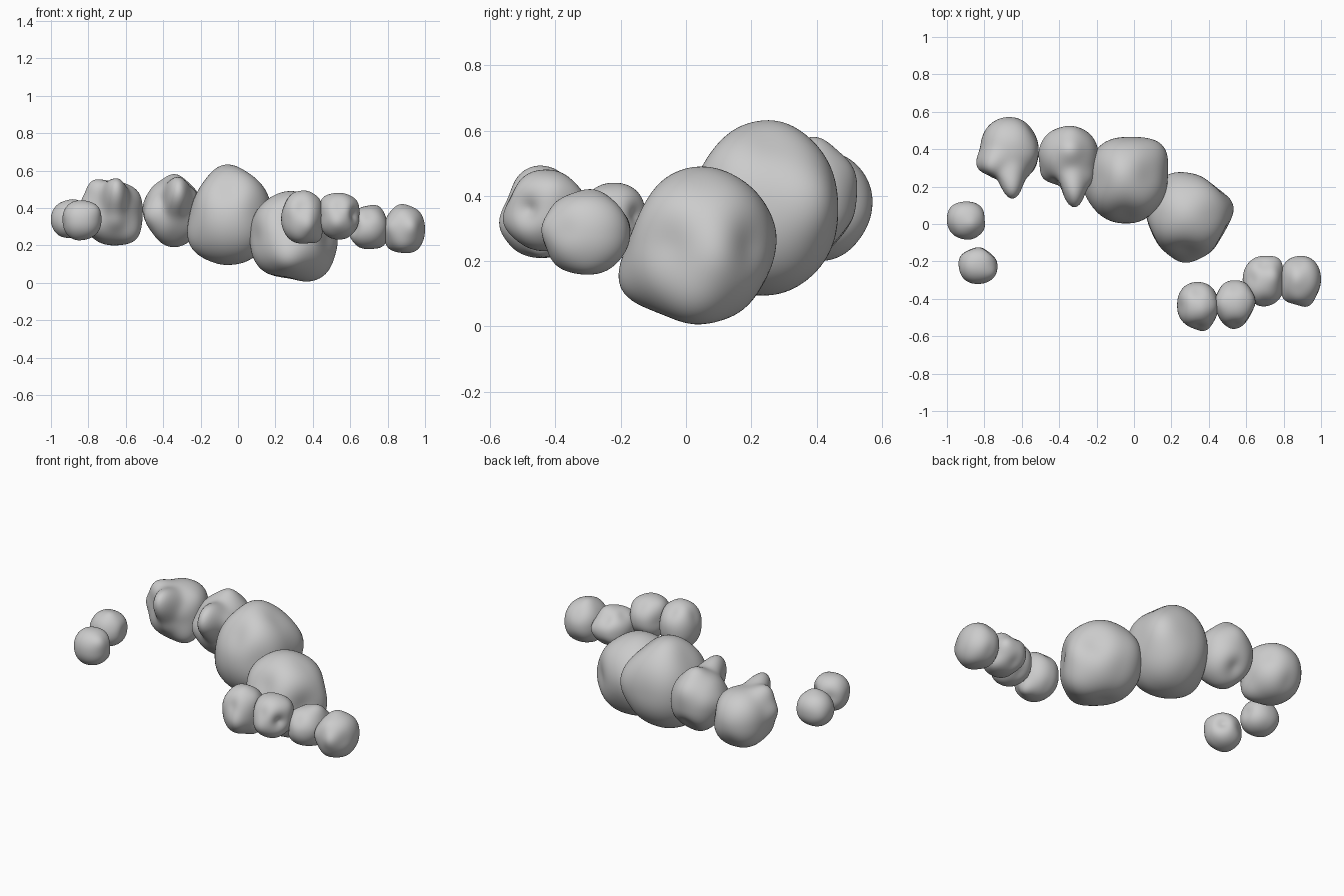
import bpy, bmesh
from mathutils import Vector
from math import exp


def lump(name, lo, hi, marks, power=2.2):
    """Rounded pebble filling lo..hi; each mark (x, y, z, k) pulls the skin through a point, k = sharpness."""
    lo, hi = Vector(lo), Vector(hi)
    c, s = (lo + hi) / 2, (hi - lo) / 2

    def base(d):
        return sum(abs(v) ** power for v in d) ** (-1 / power)

    pts = []
    for x, y, z, k in marks:
        q = Vector(((x - c.x) / s.x, (y - c.y) / s.y, (z - c.z) / s.z))
        pts.append([q.normalized(), q.length, k, 0.0])

    def radius(d):
        return base(d) + sum(a * exp(k * (d.dot(u) - 1)) for u, _, k, a in pts)

    for _ in range(25):
        for p in pts:
            p[3] += 0.6 * (p[1] - radius(p[0]))

    bm = bmesh.new()
    bmesh.ops.create_icosphere(bm, subdivisions=5, radius=1)
    for v in bm.verts:
        d = v.co.normalized()
        r = radius(d)
        v.co = Vector((d.x * s.x, d.y * s.y, d.z * s.z)) * r + c
    for f in bm.faces:
        f.smooth = True
    me = bpy.data.meshes.new(name)
    bm.to_mesh(me)
    bm.free()
    ob = bpy.data.objects.new(name, me)
    bpy.context.collection.objects.link(ob)


# Two large stones in the middle of the chain
lump("large_stone_upper", (-0.25, 0.0, 0.10), (0.18, 0.47, 0.62), [
    (-0.26, 0.20, 0.21, 10), (-0.19, 0.25, 0.53, 10), (-0.07, 0.27, 0.63, 10),
    (0.18, 0.32, 0.40, 10), (0.08, 0.27, 0.56, 10), (0.12, 0.25, 0.17, 10),
    (-0.17, 0.04, 0.33, 12), (0.10, 0.06, 0.38, 12), (0.16, 0.41, 0.38, 12),
    (-0.05, 0.06, 0.50, 10), (-0.05, 0.42, 0.53, 10), (-0.05, 0.40, 0.17, 10),
    (-0.10, 0.25, 0.10, 10), (-0.19, 0.41, 0.37, 12), (-0.05, 0.465, 0.37, 10)])
lump("large_stone_lower", (0.06, -0.18, 0.01), (0.52, 0.27, 0.48), [
    (0.28, 0.05, 0.49, 12), (0.40, 0.03, 0.01, 14), (0.25, 0.03, 0.03, 14),
    (0.53, 0.10, 0.22, 12), (0.10, 0.03, 0.10, 12), (0.48, 0.03, 0.06, 14),
    (0.27, -0.20, 0.12, 16), (0.38, -0.17, 0.18, 14), (0.20, 0.27, 0.28, 12),
    (0.44, 0.19, 0.25, 12), (0.10, -0.05, 0.25, 12), (0.27, -0.13, 0.35, 12),
    (0.30, 0.23, 0.12, 10), (0.47, -0.05, 0.25, 10), (0.42, 0.05, 0.44, 12),
    (0.13, 0.08, 0.42, 12)])

# Two medium stones with a ridge-like horn facing forward
lump("horned_stone_outer", (-0.82, 0.23, 0.20), (-0.51, 0.57, 0.54), [
    (-0.65, 0.14, 0.46, 22), (-0.65, 0.17, 0.55, 20), (-0.65, 0.20, 0.34, 18),
    (-0.78, 0.30, 0.54, 16), (-0.84, 0.31, 0.42, 18), (-0.735, 0.24, 0.42, 30),
    (-0.57, 0.25, 0.42, 26), (-0.53, 0.38, 0.48, 14), (-0.79, 0.44, 0.26, 12),
    (-0.68, 0.53, 0.27, 12), (-0.68, 0.57, 0.40, 14), (-0.55, 0.50, 0.40, 14),
    (-0.79, 0.28, 0.30, 14), (-0.55, 0.30, 0.24, 12)])
lump("horned_stone_inner", (-0.50, 0.20, 0.20), (-0.19, 0.52, 0.55), [
    (-0.32, 0.09, 0.47, 22), (-0.32, 0.15, 0.56, 20), (-0.32, 0.17, 0.36, 18),
    (-0.34, 0.40, 0.58, 14), (-0.51, 0.38, 0.40, 14), (-0.49, 0.25, 0.36, 18),
    (-0.40, 0.22, 0.44, 28), (-0.23, 0.22, 0.47, 20), (-0.47, 0.47, 0.42, 14),
    (-0.45, 0.36, 0.52, 14), (-0.46, 0.36, 0.27, 12), (-0.22, 0.36, 0.26, 12),
    (-0.34, 0.51, 0.49, 12), (-0.34, 0.46, 0.27, 12), (-0.34, 0.36, 0.19, 12),
    (-0.34, 0.25, 0.25, 12)])

# Small pebbles, each with its own corners and flats
lump("left_pebble_back", (-1.0, -0.08, 0.24), (-0.79, 0.12, 0.44), [
    (-0.97, -0.03, 0.39, 12), (-0.88, -0.08, 0.30, 14), (-0.80, 0.03, 0.34, 12),
    (-0.87, 0.0, 0.445, 14), (-0.95, 0.0, 0.25, 12), (-0.83, -0.05, 0.38, 14),
    (-0.98, 0.09, 0.33, 12), (-0.88, 0.08, 0.26, 10)])
lump("left_pebble_front", (-0.94, -0.32, 0.23), (-0.73, -0.12, 0.44), [
    (-0.93, -0.25, 0.32, 14), (-0.84, -0.32, 0.32, 12), (-0.75, -0.27, 0.40, 14),
    (-0.88, -0.14, 0.34, 10), (-0.78, -0.16, 0.34, 12), (-0.89, -0.22, 0.43, 14),
    (-0.87, -0.24, 0.23, 12), (-0.77, -0.22, 0.25, 12)])
lump("chain_pebble_1", (0.23, -0.56, 0.21), (0.45, -0.31, 0.49), [
    (0.38, -0.57, 0.31, 14), (0.27, -0.53, 0.33, 14), (0.37, -0.46, 0.49, 14),
    (0.25, -0.44, 0.42, 14), (0.26, -0.43, 0.25, 14), (0.44, -0.44, 0.23, 16),
    (0.44, -0.44, 0.44, 14), (0.34, -0.54, 0.40, 14), (0.34, -0.36, 0.45, 12),
    (0.34, -0.35, 0.25, 10), (0.34, -0.53, 0.24, 12)])
lump("chain_pebble_2", (0.43, -0.55, 0.23), (0.65, -0.30, 0.48), [
    (0.53, -0.56, 0.32, 14), (0.45, -0.49, 0.36, 14), (0.61, -0.48, 0.36, 14),
    (0.63, -0.36, 0.36, 14), (0.45, -0.36, 0.36, 14), (0.53, -0.44, 0.48, 12),
    (0.64, -0.41, 0.43, 14), (0.45, -0.42, 0.45, 14), (0.62, -0.42, 0.27, 14),
    (0.45, -0.42, 0.28, 14), (0.54, -0.53, 0.41, 14), (0.54, -0.34, 0.44, 12),
    (0.54, -0.35, 0.27, 10)])
lump("chain_pebble_3", (0.58, -0.44, 0.18), (0.80, -0.17, 0.41), [
    (0.70, -0.44, 0.28, 14), (0.62, -0.38, 0.30, 14), (0.79, -0.38, 0.30, 14),
    (0.62, -0.20, 0.30, 14), (0.78, -0.19, 0.30, 14), (0.75, -0.28, 0.41, 14),
    (0.63, -0.29, 0.38, 14), (0.61, -0.30, 0.23, 12), (0.78, -0.30, 0.20, 14),
    (0.70, -0.41, 0.36, 14), (0.69, -0.22, 0.37, 12), (0.69, -0.22, 0.22, 10)])
lump("chain_pebble_4", (0.78, -0.43, 0.16), (1.0, -0.17, 0.41), [
    (0.93, -0.44, 0.30, 14), (0.80, -0.40, 0.30, 16), (0.79, -0.24, 0.30, 12),
    (0.98, -0.22, 0.30, 14), (0.98, -0.37, 0.30, 14), (0.87, -0.29, 0.42, 14),
    (0.97, -0.30, 0.38, 14), (0.80, -0.30, 0.36, 14), (0.80, -0.30, 0.19, 14),
    (0.95, -0.30, 0.17, 14), (0.88, -0.40, 0.38, 14), (0.88, -0.40, 0.19, 14),
    (0.88, -0.20, 0.36, 12), (0.88, -0.20, 0.21, 12)])
